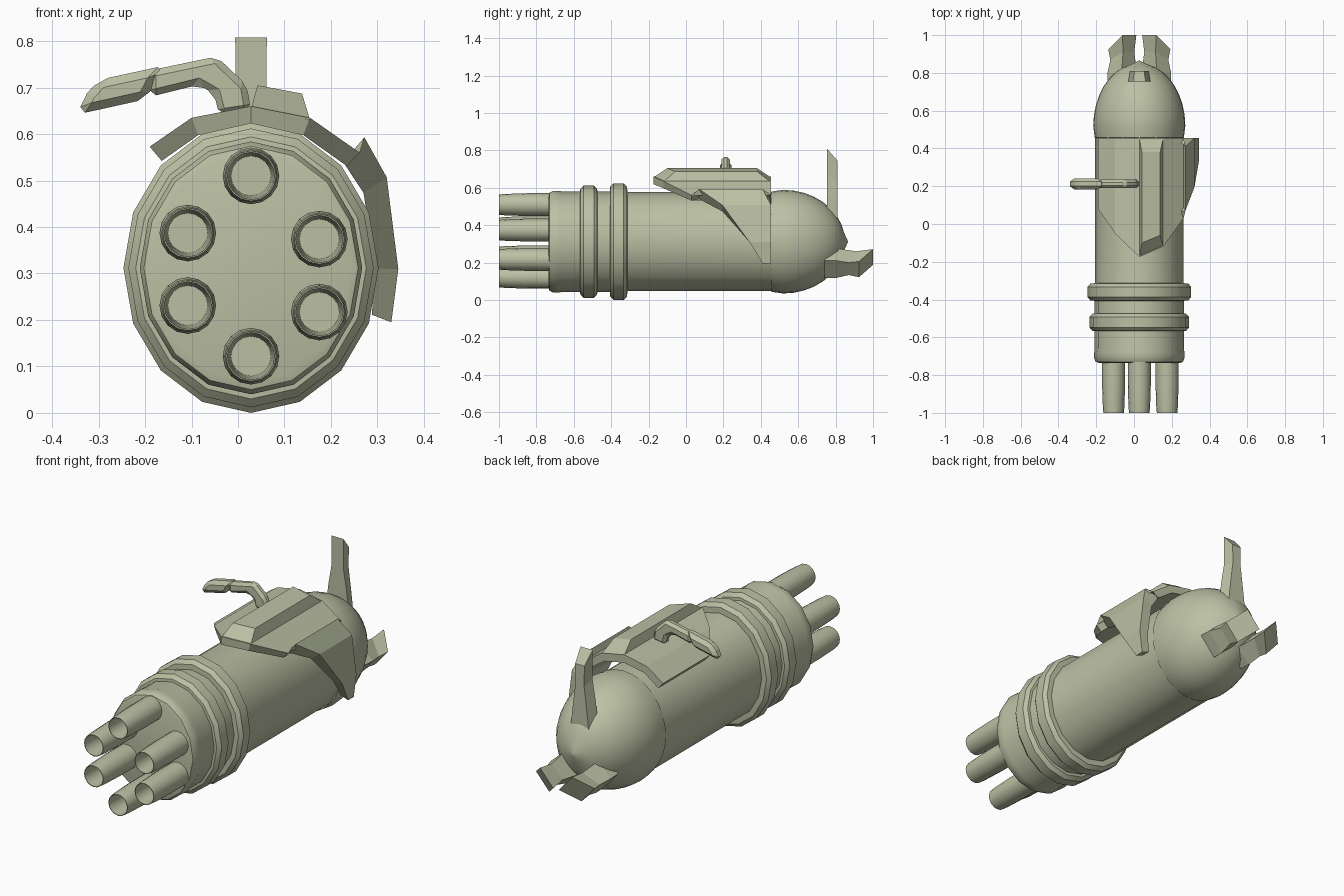
import bpy, bmesh, math
from mathutils import Vector

cube = bpy.data.objects.get("Cube")
if cube:
    bpy.data.objects.remove(cube)

CX, CZ = 0.028, 0.312   # axis of the barrel drum
SQUASH = 0.88           # drum is narrower than tall

olive = bpy.data.materials.new("pale_olive")
olive.use_nodes = True
olive.diffuse_color = (0.50, 0.53, 0.37, 1)
olive.node_tree.nodes["Principled BSDF"].inputs["Base Color"].default_value = (0.50, 0.53, 0.37, 1)


def loft(name, rings, smooth=False):
    """Skin closed rings of points, with a cap at each end."""
    bm = bmesh.new()
    rows = [[bm.verts.new(p) for p in ring] for ring in rings]
    n = len(rows[0])
    for a, b in zip(rows, rows[1:]):
        for i in range(n):
            j = (i + 1) % n
            bm.faces.new((a[i], a[j], b[j], b[i]))
    bm.faces.new(rows[0])
    bm.faces.new(rows[-1])
    bmesh.ops.recalc_face_normals(bm, faces=bm.faces)
    mesh = bpy.data.meshes.new(name)
    bm.to_mesh(mesh)
    bm.free()
    mesh.materials.append(olive)
    obj = bpy.data.objects.new(name, mesh)
    bpy.context.collection.objects.link(obj)
    if smooth:
        bpy.ops.object.select_all(action='DESELECT')
        obj.select_set(True)
        bpy.context.view_layer.objects.active = obj
        bpy.ops.object.shade_smooth_by_angle(angle=math.radians(32))
    return obj


def turned(name, profile, cx=CX, cz=CZ, squash=1.0, sides=16):
    """Turn a (y, radius) profile about an axis along y."""
    turns = [2 * math.pi * i / sides for i in range(sides)]
    rings = [[(cx + r * squash * math.sin(t), y, cz + r * math.cos(t)) for t in turns]
             for y, r in profile]
    return loft(name, rings, True)


def plate(name, outline, y, thick, bevel):
    """Extrude an (x, z) outline along y and soften its edges."""
    rings = [[(x, y + s * thick / 2, z) for x, z in outline] for s in (-1, 1)]
    obj = loft(name, rings)
    mod = obj.modifiers.new("soft_edges", 'BEVEL')
    mod.width = bevel
    mod.segments = 1
    return obj


# Drum body and its two collars
turned("drum_body", [(-0.735, 0.245), (-0.73, 0.262), (-0.71, 0.272), (-0.68, 0.272),
                     (-0.66, 0.268), (-0.34, 0.268), (-0.32, 0.265), (0.46, 0.265)],
       squash=SQUASH)
for name, y, r in (("front_collar", -0.52, 0.30), ("rear_collar", -0.36, 0.312)):
    turned(name, [(y - 0.047, 0.262), (y - 0.045, r - 0.018), (y - 0.027, r),
                  (y + 0.027, r), (y + 0.045, r - 0.018), (y + 0.047, 0.262)],
           squash=SQUASH)

# Rear dome: quarter ellipse ending in a small tip
dome = [(0.455, 0.25), (0.457, 0.268)]
dome += [(0.52 + 0.33 * math.sin(math.radians(a)), 0.277 * math.cos(math.radians(a)))
         for a in range(0, 90, 10)]
turned("rear_dome", dome + [(0.865, 0.004)], squash=SQUASH, sides=32)

# Six hollow barrels
for i, (x, z) in enumerate([(0.028, 0.51), (0.175, 0.374), (0.175, 0.217),
                            (0.028, 0.122), (-0.108, 0.231), (-0.108, 0.387)]):
    turned(f"barrel_{i + 1}", [(-0.70, 0.061), (-0.85, 0.061), (-0.97, 0.057), (-1.0, 0.054),
                               (-1.0, 0.051), (-0.738, 0.043)], x, z)

# Curved shield: outer x, z, front y, back y, thickness
shield = [(-0.19, 0.573, 0.08, 0.455, 0.04), (-0.10, 0.635, -0.05, 0.455, 0.04),
          (0.028, 0.66, -0.175, 0.455, 0.04), (0.155, 0.635, -0.12, 0.455, 0.04),
          (0.262, 0.56, 0.03, 0.455, 0.04), (0.272, 0.593, 0.07, 0.41, 0.07),
          (0.32, 0.507, 0.195, 0.455, 0.06), (0.345, 0.31, 0.34, 0.455, 0.05),
          (0.33, 0.195, 0.41, 0.455, 0.045)]
rings = []
for x, z, front, back, thick in shield:
    p = Vector((x, z))
    q = p + (Vector((CX, CZ)) - p).normalized() * thick
    rings.append([(x, front, z), (x, back, z), (q.x, 0.455, q.y), (q.x, front, q.y)])
loft("shield", rings)

# Raised ridge on the shield
loft("shield_ridge", [
    [(0.028, -0.175, 0.655), (0.155, -0.12, 0.63), (0.155, 0.455, 0.63), (0.028, 0.455, 0.655)],
    [(0.042, -0.10, 0.705), (0.138, -0.06, 0.687), (0.138, 0.38, 0.687), (0.042, 0.38, 0.705)]])

# Side handle
plate("handle_arm", [(0.028, 0.65), (0.019, 0.705), (-0.046, 0.767), (-0.19, 0.737),
                     (-0.19, 0.68), (-0.085, 0.706), (-0.052, 0.687), (-0.04, 0.64)],
      0.212, 0.045, 0.014)
plate("handle_grip", [(-0.155, 0.748), (-0.298, 0.717), (-0.325, 0.688), (-0.347, 0.642),
                      (-0.198, 0.675), (-0.18, 0.71)], 0.212, 0.06, 0.018)

# Top fin, flared at its base
rings = []
for w, z_front, z_back in ((0.068, 0.42, 0.42), (0.05, 0.56, 0.54),
                           (0.033, 0.66, 0.64), (0.034, 0.808, 0.745)):
    rings.append([(CX - w, 0.755, z_front), (CX + w, 0.755, z_front),
                  (CX + w * 0.75, 0.81, z_back), (CX - w * 0.75, 0.81, z_back)])
loft("top_fin", rings)

# Pair of lower fins pointing backward, tips cut at a slant
for name, side in (("lower_left_fin", 1), ("lower_right_fin", -1)):
    along = Vector((side * 0.66, 0.75))     # across the blade, in x and z
    out = Vector((side * 0.75, -0.66))      # away from the axis
    mid = Vector((CX + side * 0.09, 0.197))
    rings = []
    for w, depth, y_in, y_out in ((0.062, 0.048, 0.74, 0.74), (0.062, 0.05, 0.80, 0.80),
                                  (0.045, 0.045, 0.91, 0.87), (0.056, 0.05, 1.0, 0.925)):
        corners = ((-1, -1, y_in), (1, -1, y_in), (1, 1, y_out), (-1, 1, y_out))
        ring = []
        for a, o, y in corners:
            p = mid + along * (a * w) + out * (o * depth)
            ring.append((p.x, y, p.y))
        rings.append(ring)
    loft(name, rings)
